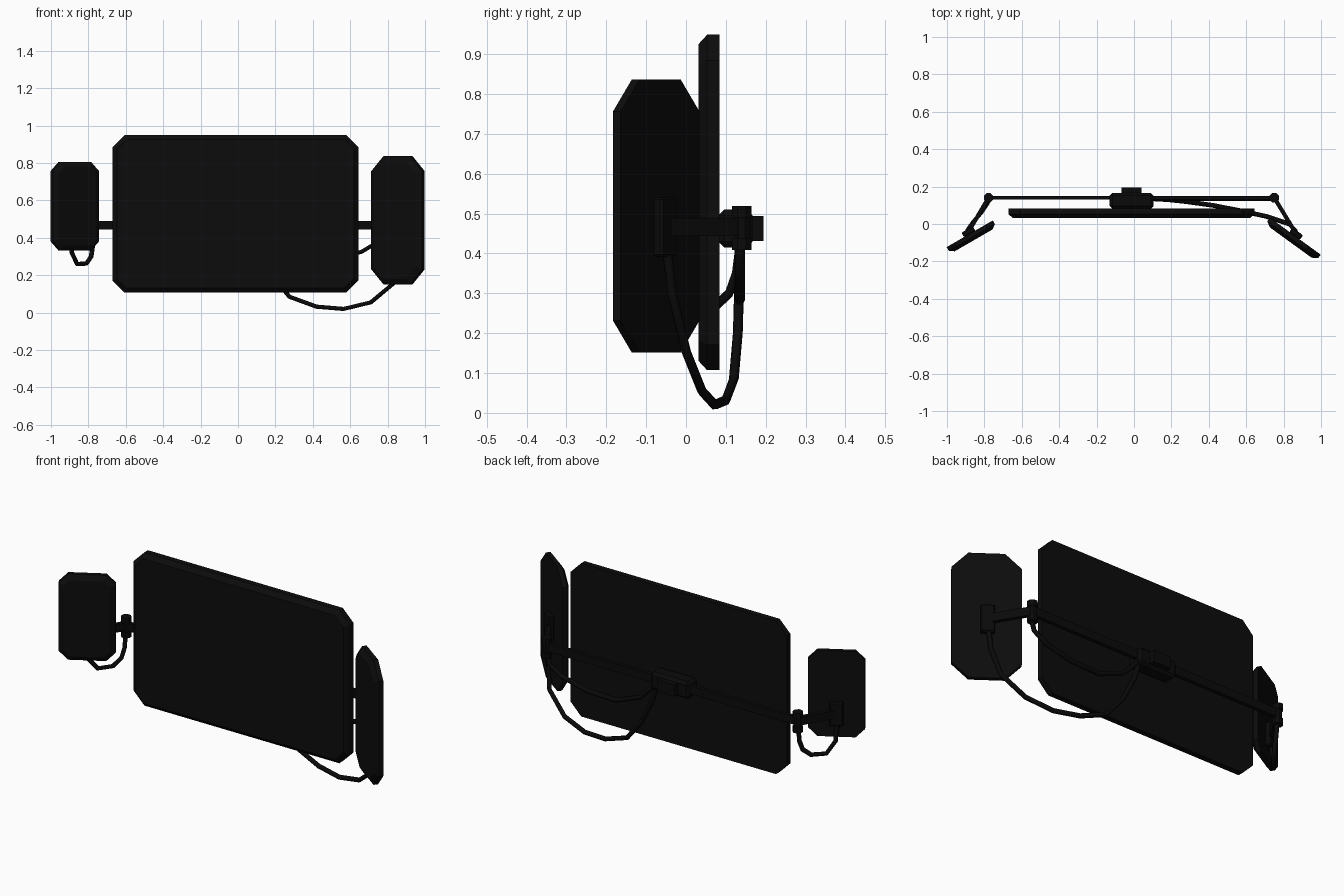
import bpy, bmesh, math
from mathutils import Vector, Matrix

if "Cube" in bpy.data.objects:
    bpy.data.objects.remove(bpy.data.objects["Cube"])


def material(name, v):
    m = bpy.data.materials.new(name)
    m.diffuse_color = (v, v, v, 1)
    m.use_nodes = True
    m.node_tree.nodes["Principled BSDF"].inputs["Base Color"].default_value = m.diffuse_color
    return m


SHELL = material("black shell", 0.0036)
METAL = material("black metal", 0.003)
RUBBER = material("black rubber", 0.003)


def finish(bm, name, mat, matrix=Matrix()):
    bmesh.ops.recalc_face_normals(bm, faces=bm.faces)
    me = bpy.data.meshes.new(name)
    bm.to_mesh(me)
    bm.free()
    me.transform(matrix)
    me.materials.append(mat)
    ob = bpy.data.objects.new(name, me)
    bpy.context.collection.objects.link(ob)
    return ob


def placed(loc, angle=0):
    return Matrix.Translation(loc) @ Matrix.Rotation(math.radians(angle), 4, 'Z')


def octagon(w, h, c):
    a, b = w / 2, h / 2
    return [(a, b - c), (a - c, b), (c - a, b), (-a, b - c),
            (-a, c - b), (c - a, -b), (a - c, -b), (a, c - b)]


def panel(name, w, h, t, corner, inset, depth, loc, angle):
    """Cut-corner slab with a bevelled front rim."""
    bm = bmesh.new()
    rings = []
    for y, i in ((t / 2, 0), (-t / 2 + depth, 0), (-t / 2, inset)):
        pts = octagon(w - 2 * i, h - 2 * i, corner - 0.586 * i)
        rings.append([bm.verts.new((x, y, z)) for x, z in pts])
    for r, s in zip(rings, rings[1:]):
        for k in range(8):
            bm.faces.new((r[k], r[(k + 1) % 8], s[(k + 1) % 8], s[k]))
    bm.faces.new(rings[0])
    bm.faces.new(rings[-1])
    return finish(bm, name, SHELL, placed(loc, angle))


def box(name, size, loc, angle=0, bevel=0.0):
    bm = bmesh.new()
    bmesh.ops.create_cube(bm, size=1, matrix=Matrix.Diagonal((*size, 1)))
    if bevel:
        bmesh.ops.bevel(bm, geom=bm.edges[:], offset=bevel, segments=1, affect='EDGES')
    return finish(bm, name, METAL, placed(loc, angle))


def beam(name, a, b, thick, height):
    a, b = Vector(a), Vector(b)
    d = b - a
    return box(name, (d.length, thick, height), (a + b) / 2,
               math.degrees(math.atan2(d.y, d.x)))


def knuckle(name, loc):
    """Eight-sided hinge with wider end caps."""
    for part, r, z, h in (("pin", 0.021, 0, 0.11), ("top_cap", 0.027, 0.04, 0.03),
                          ("bottom_cap", 0.027, -0.04, 0.03)):
        bm = bmesh.new()
        bmesh.ops.create_cone(bm, cap_ends=True, segments=8, radius1=r, radius2=r, depth=h)
        finish(bm, name + "_" + part, METAL, placed(Vector(loc) + Vector((0, 0, z)), 22.5))


def cable(name, pts, r=0.0125):
    cu = bpy.data.curves.new(name, 'CURVE')
    cu.dimensions = '3D'
    cu.bevel_depth = r
    cu.bevel_resolution = 1
    cu.use_fill_caps = True
    sp = cu.splines.new('POLY')
    sp.points.add(len(pts) - 1)
    for p, co in zip(sp.points, pts):
        p.co = (*co, 1)
    cu.materials.append(RUBBER)
    ob = bpy.data.objects.new(name, cu)
    bpy.context.collection.objects.link(ob)


# Screens
panel("main_screen", 1.315, 0.842, 0.053, 0.065, 0.024, 0.022, (-0.014, 0.0575, 0.528), 0)
panel("left_screen", 0.285, 0.471, 0.041, 0.047, 0.026, 0.018, (-0.868, -0.07, 0.569), 30)
panel("right_screen", 0.336, 0.685, 0.042, 0.08, 0.03, 0.018, (0.85, -0.082, 0.494), -36)

# Central mount and cross bar
box("mount_block", (0.234, 0.085, 0.095), (-0.013, 0.124, 0.463), 0, 0.014)
box("mount_back_plate", (0.107, 0.05, 0.063), (-0.013, 0.17, 0.463))
beam("cross_bar", (-0.778, 0.14, 0.468), (0.75, 0.14, 0.468), 0.02, 0.045)

# Hinges, folding arms and screen plates
for side, x, plate, ang, h in (("left", -0.778, (-0.885, -0.042, 0.466), 30, 0.13),
                               ("right", 0.75, (0.867, -0.052, 0.466), -36, 0.15)):
    knuckle(side + "_hinge", (x, 0.14, 0.464))
    beam(side + "_arm", (x, 0.14, 0.468), plate, 0.022, 0.045)
    box(side + "_screen_plate", (0.07, 0.03, h), plate, ang, 0.006)

# Hanging cables
cable("left_cable", [(-0.778, 0.135, 0.42), (-0.778, 0.126, 0.35), (-0.785, 0.108, 0.30),
                     (-0.81, 0.07, 0.263), (-0.86, 0.01, 0.26), (-0.888, -0.03, 0.32),
                     (-0.89, -0.043, 0.42)])
cable("right_cable", [(0.865, -0.048, 0.41), (0.862, -0.035, 0.30), (0.83, 0.0, 0.155),
                      (0.71, 0.04, 0.055), (0.565, 0.072, 0.02), (0.42, 0.1, 0.032),
                      (0.275, 0.12, 0.085), (0.18, 0.13, 0.2), (0.11, 0.134, 0.34),
                      (0.08, 0.134, 0.44)])
cable("hinge_cable", [(0.75, 0.135, 0.42), (0.735, 0.135, 0.37), (0.66, 0.135, 0.325),
                      (0.5, 0.135, 0.287), (0.33, 0.135, 0.282), (0.18, 0.135, 0.34),
                      (0.085, 0.135, 0.44)])
